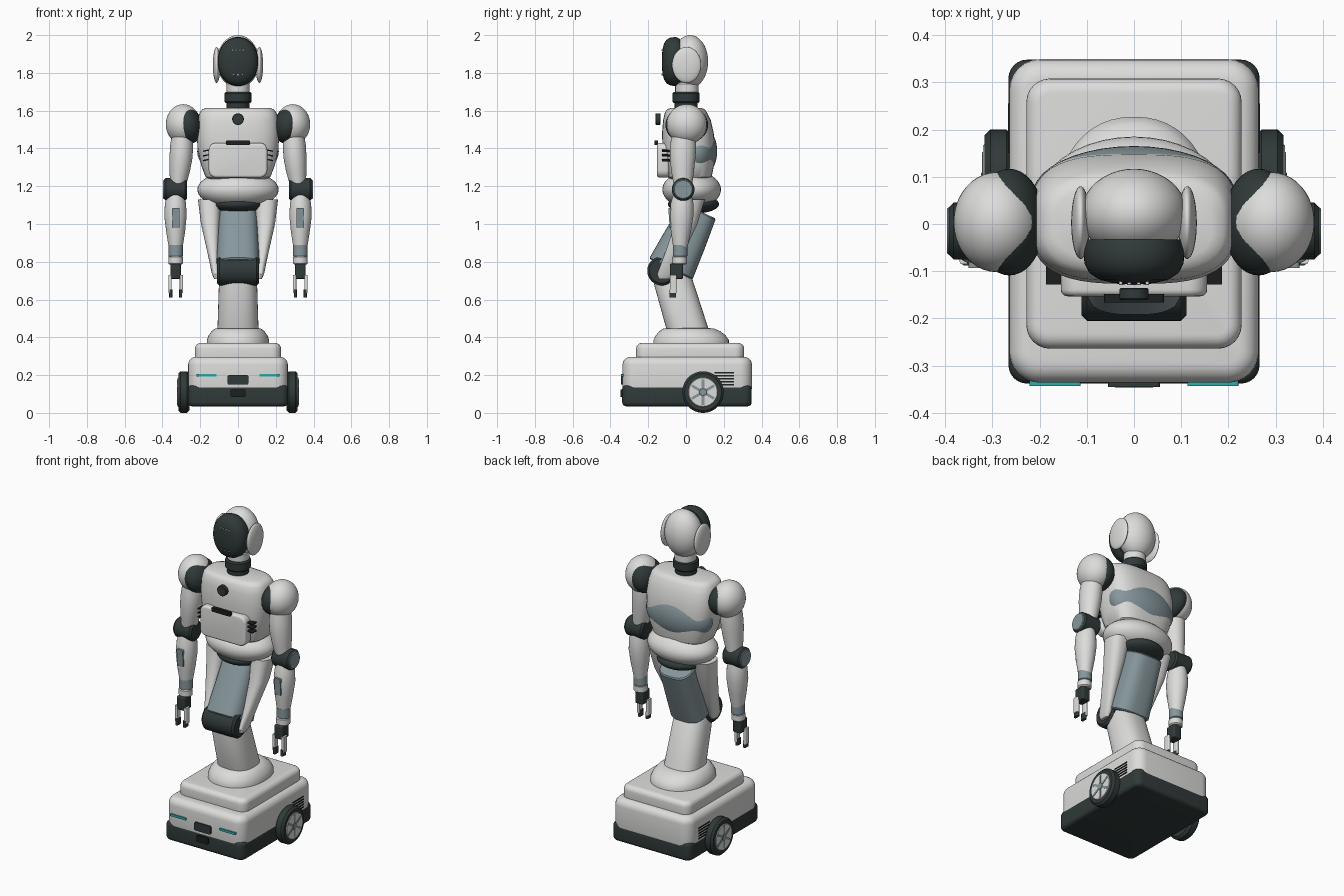
import bpy, bmesh, math
from mathutils import Matrix, Vector


def material(name, r, g, b):
    m = bpy.data.materials.new(name)
    m.diffuse_color = (r, g, b, 1)
    return m


WHITE = material("shell white", 0.72, 0.72, 0.71)
DARK = material("charcoal", 0.03, 0.042, 0.041)
GREY = material("blue grey", 0.24, 0.31, 0.335)
TEAL = material("teal light", 0.03, 0.42, 0.40)
BLACK = material("vent black", 0.012, 0.014, 0.014)


def finish(name, bm, mat, matrix=Matrix()):
    bm.transform(matrix)
    bmesh.ops.recalc_face_normals(bm, faces=bm.faces)
    me = bpy.data.meshes.new(name)
    bm.to_mesh(me)
    bm.free()
    me.materials.append(mat)
    ob = bpy.data.objects.new(name, me)
    bpy.context.collection.objects.link(ob)
    return ob


def rot(axis, deg):
    return Matrix.Rotation(math.radians(deg), 4, axis)


def ellipsoid(name, c, r, mat, turn=Matrix()):
    bm = bmesh.new()
    bmesh.ops.create_uvsphere(bm, u_segments=40, v_segments=24, radius=1)
    return finish(name, bm, mat, Matrix.Translation(c) @ turn @ Matrix.Diagonal((*r, 1)))


def loft(name, rings, mat, power=2.0, matrix=Matrix(), n=48):
    """Skin superellipse rings given as (x, y, z, rx, ry)."""
    bm = bmesh.new()
    loops = []
    for x, y, z, rx, ry in rings:
        loop = []
        for i in range(n):
            a = 2 * math.pi * i / n
            c, s = math.cos(a), math.sin(a)
            loop.append(bm.verts.new((
                x + rx * math.copysign(abs(c) ** (2 / power), c),
                y + ry * math.copysign(abs(s) ** (2 / power), s), z)))
        loops.append(loop)
    for a, b in zip(loops, loops[1:]):
        for i in range(n):
            j = (i + 1) % n
            bm.faces.new((a[i], a[j], b[j], b[i]))
    bm.faces.new(loops[0])
    bm.faces.new(loops[-1])
    return finish(name, bm, mat, matrix)


def drum(name, c, r, length, mat, axis="Z", edge=0.008):
    """Cylinder with softened rims."""
    h = length / 2
    turn = {"X": rot("Y", 90), "Y": rot("X", 90), "Z": Matrix()}[axis]
    rings = [(0, 0, -h, r - edge, r - edge), (0, 0, -h + edge, r, r),
             (0, 0, h - edge, r, r), (0, 0, h, r - edge, r - edge)]
    return loft(name, rings, mat, 2, Matrix.Translation(c) @ turn)


def box(name, lo, hi, mat, corner=0.0, edge=0.0, axis=2, turn=Matrix()):
    """Box with corners rounded along one axis, then softened rims."""
    lo, hi = Vector(lo), Vector(hi)
    bm = bmesh.new()
    bmesh.ops.create_cube(bm, size=1)
    bm.transform(Matrix.Diagonal((*(hi - lo), 1)))
    if corner:
        along = [e for e in bm.edges
                 if abs((e.verts[0].co - e.verts[1].co).normalized()[axis]) > 0.9]
        bmesh.ops.bevel(bm, geom=along, offset=corner, segments=6, profile=0.5, affect='EDGES')
    if edge:
        bm.normal_update()
        rims = [e for e in bm.edges if e.calc_face_angle(0) > 1.2
                and abs(e.verts[0].co[axis] - e.verts[1].co[axis]) < 1e-5]
        bmesh.ops.bevel(bm, geom=rims, offset=edge, segments=5, profile=0.5, affect='EDGES')
    return finish(name, bm, mat, Matrix.Translation((lo + hi) / 2) @ turn)


# Mobile base
box("base_skirt", (-0.266, -0.338, 0.035), (0.266, 0.348, 0.147), DARK, 0.04, 0.022)
box("base_body", (-0.264, -0.336, 0.09), (0.264, 0.349, 0.297), WHITE, 0.065, 0.042)
box("base_deck", (-0.228, -0.264, 0.26), (0.228, 0.308, 0.37), WHITE, 0.05, 0.03)
box("front_sensor", (-0.055, -0.345, 0.15), (0.055, -0.32, 0.2), DARK, 0.008, axis=1)
box("front_port", (-0.04, -0.346, 0.085), (0.04, -0.32, 0.125), BLACK, 0.008, axis=1)

# Column collar and lower column
loft("column_collar", [(0, 0.027, 0.36, 0.165, 0.2), (0, 0.027, 0.385, 0.165, 0.2),
                       (0, 0.025, 0.41, 0.156, 0.185), (0, 0.02, 0.432, 0.14, 0.162),
                       (0, 0.015, 0.446, 0.122, 0.135), (0, 0.012, 0.45, 0.1, 0.1)], WHITE, 2.2)
loft("lower_column", [(0, 0.012, 0.43, 0.109, 0.112), (0, -0.075, 0.72, 0.1, 0.105),
                      (0, -0.085, 0.75, 0.09, 0.09)], WHITE, 2.5)

# Knee, thigh and hips
drum("knee_joint", (0, -0.128, 0.752), 0.077, 0.222, DARK, "X", 0.012)
loft("thigh", [(0, 0, -0.172, 0.112, 0.12), (0, 0, -0.165, 0.118, 0.127),
               (0, 0, 0, 0.11, 0.115), (0, 0, 0.165, 0.104, 0.1), (0, 0, 0.172, 0.098, 0.094)],
     GREY, 3, Matrix.Translation((0, -0.006, 0.916)) @ rot("X", -25.7))
ellipsoid("hip_joint", (0, 0.04, 1.105), (0.142, 0.135, 0.05), DARK)
ellipsoid("pelvis", (0, 0.03, 1.182), (0.215, 0.155, 0.1), WHITE)

# Torso
loft("torso", [(0, 0.02, 1.235, 0.15, 0.1), (0, 0.018, 1.25, 0.172, 0.118),
               (0, 0.016, 1.31, 0.195, 0.132), (0, 0.014, 1.4, 0.214, 0.138),
               (0, 0.01, 1.48, 0.219, 0.137), (0, 0.005, 1.55, 0.213, 0.126),
               (0, 0, 1.59, 0.203, 0.112), (0, 0, 1.607, 0.19, 0.1),
               (0, 0, 1.615, 0.165, 0.08)], WHITE, 3)
ellipsoid("back_panel", (0, 0.06, 1.385), (0.216, 0.105, 0.145), GREY)
box("chest_pouch", (-0.155, -0.153, 1.245), (0.155, -0.09, 1.43), WHITE, 0.04, 0.014, 1)
box("pouch_handle", (-0.063, -0.166, 1.417), (0.063, -0.148, 1.443), BLACK, 0.006, axis=1)
drum("chest_badge", (0, -0.148, 1.555), 0.031, 0.026, DARK, "Y", 0.003)

# Neck and head
drum("neck_base", (0, 0, 1.625), 0.06, 0.05, DARK)
drum("neck_ring", (0, 0, 1.67), 0.071, 0.06, DARK)
drum("neck_top", (0, 0.005, 1.72), 0.062, 0.06, WHITE)
ellipsoid("head", (0, 0.022, 1.86), (0.112, 0.095, 0.14), WHITE)
loft("visor", [(0, 0, -0.02, 0.1, 0.12), (0, 0, 0, 0.107, 0.13), (0, 0, 0.03, 0.105, 0.127),
               (0, 0, 0.05, 0.095, 0.116), (0, 0, 0.064, 0.075, 0.094),
               (0, 0, 0.072, 0.045, 0.06), (0, 0, 0.075, 0.01, 0.02)],
     DARK, 2.1, Matrix.Translation((0, -0.053, 1.86)) @ rot("X", 90))
for i, x in enumerate((-0.028, -0.01, 0.01, 0.028)):
    drum(f"visor_light_{i}", (x, -0.125, 1.92), 0.004, 0.008, WHITE, "Y", 0.001)
for i, x in enumerate((-0.025, 0, 0.025)):
    box(f"visor_sensor_{i}", (x - 0.005, -0.129, 1.787), (x + 0.005, -0.12, 1.793), GREY)

# Mirrored parts
for s, side in ((-1, "left"), (1, "right")):
    ellipsoid(f"{side}_ear", (s * 0.113, 0.003, 1.842), (0.02, 0.077, 0.095), WHITE)
    # Hip strut down to the knee
    loft(f"{side}_hip_strut", [(s * 0.15, 0.03, 1.13, 0.062, 0.07),
                               (s * 0.146, 0.0, 1.0, 0.05, 0.06),
                               (s * 0.132, -0.06, 0.85, 0.03, 0.05),
                               (s * 0.118, -0.108, 0.735, 0.02, 0.045),
                               (s * 0.114, -0.115, 0.71, 0.012, 0.03)], WHITE, 2.4)
    # Shoulder and upper arm
    ellipsoid(f"{side}_shoulder_joint", (s * 0.264, 0.004, 1.525), (0.073, 0.113, 0.1),
              DARK, rot("Y", s * 13))
    ellipsoid(f"{side}_shoulder", (s * 0.29, 0.004, 1.528), (0.092, 0.106, 0.106), WHITE)
    loft(f"{side}_upper_arm", [(s * 0.295, -0.01, 1.5, 0.05, 0.06),
                               (s * 0.298, -0.015, 1.42, 0.061, 0.069),
                               (s * 0.302, -0.018, 1.35, 0.061, 0.068),
                               (s * 0.308, -0.018, 1.28, 0.054, 0.06),
                               (s * 0.318, -0.016, 1.2, 0.042, 0.048)], WHITE)
    # Elbow
    drum(f"{side}_elbow", (s * 0.331, -0.015, 1.183), 0.06, 0.122, DARK, "X", 0.01)
    drum(f"{side}_elbow_cap", (s * 0.39, -0.015, 1.183), 0.05, 0.012, GREY, "X", 0.003)
    # Forearm
    loft(f"{side}_forearm", [(s * 0.33, -0.018, 1.17, 0.042, 0.045),
                             (s * 0.331, -0.021, 1.11, 0.056, 0.06),
                             (s * 0.331, -0.024, 1.04, 0.059, 0.063),
                             (s * 0.33, -0.027, 0.96, 0.05, 0.053),
                             (s * 0.33, -0.03, 0.87, 0.036, 0.037)], WHITE)
    box(f"{side}_forearm_panel", (s * 0.33 - 0.02, -0.09, 0.98),
        (s * 0.33 + 0.02, -0.06, 1.085), GREY, 0.006, axis=1, turn=rot("X", 4))
    # Wrist and gripper
    drum(f"{side}_wrist", (s * 0.33, -0.031, 0.86), 0.039, 0.065, GREY, edge=0.004)
    drum(f"{side}_wrist_ring", (s * 0.33, -0.034, 0.808), 0.039, 0.045, WHITE, edge=0.006)
    box(f"{side}_palm", (s * 0.33 - 0.028, -0.085, 0.71), (s * 0.33 + 0.028, -0.015, 0.79),
        DARK, 0.012, 0.006)
    for k in (-1, 1):
        x = s * 0.33 + k * 0.03
        box(f"{side}_finger_{k}", (x - 0.009, -0.085, 0.635), (x + 0.009, -0.05, 0.73),
            WHITE, 0.005)
        box(f"{side}_fingertip_{k}", (x - 0.008 - k * 0.004, -0.088, 0.612),
            (x + 0.008 - k * 0.004, -0.052, 0.652), DARK, 0.005)
    # Drive wheel with six spokes
    drum(f"{side}_tyre", (s * 0.287, 0.09, 0.11), 0.11, 0.058, DARK, "X", 0.012)
    drum(f"{side}_wheel_rim", (s * 0.31, 0.09, 0.11), 0.078, 0.02, WHITE, "X", 0.003)
    drum(f"{side}_wheel_hub", (s * 0.319, 0.09, 0.11), 0.02, 0.009, GREY, "X", 0.002)
    for i in range(6):
        a = math.radians(60 * i + 30)
        y, z = 0.09 + 0.04 * math.cos(a), 0.11 + 0.04 * math.sin(a)
        box(f"{side}_spoke_{i}", (s * 0.319 - 0.003, y - 0.028, z - 0.007),
            (s * 0.319 + 0.003, y + 0.028, z + 0.007), GREY, turn=rot("X", 60 * i + 30))
    # Base side vents and front light
    for i in range(5):
        z = 0.145 + i * 0.016
        box(f"{side}_base_vent_{i}", (s * 0.264 - 0.003, 0.15, z),
            (s * 0.264 + 0.003, 0.255, z + 0.007), BLACK)
    box(f"{side}_front_light", (s * 0.167 - 0.054, -0.343, 0.192),
        (s * 0.167 + 0.054, -0.33, 0.206), TEAL, 0.004, axis=1)
    # Chest side vents
    for i, z in enumerate((1.335, 1.36, 1.385)):
        box(f"{side}_chest_vent_{i}", (s * 0.17 - 0.016, -0.128, z),
            (s * 0.17 + 0.016, -0.085, z + 0.007), BLACK, turn=rot("Y", s * 12))

# Smooth shading with sharp edges kept
bpy.ops.object.select_all(action='SELECT')
bpy.context.view_layer.objects.active = bpy.data.objects["torso"]
bpy.ops.object.shade_smooth_by_angle(angle=math.radians(35))
